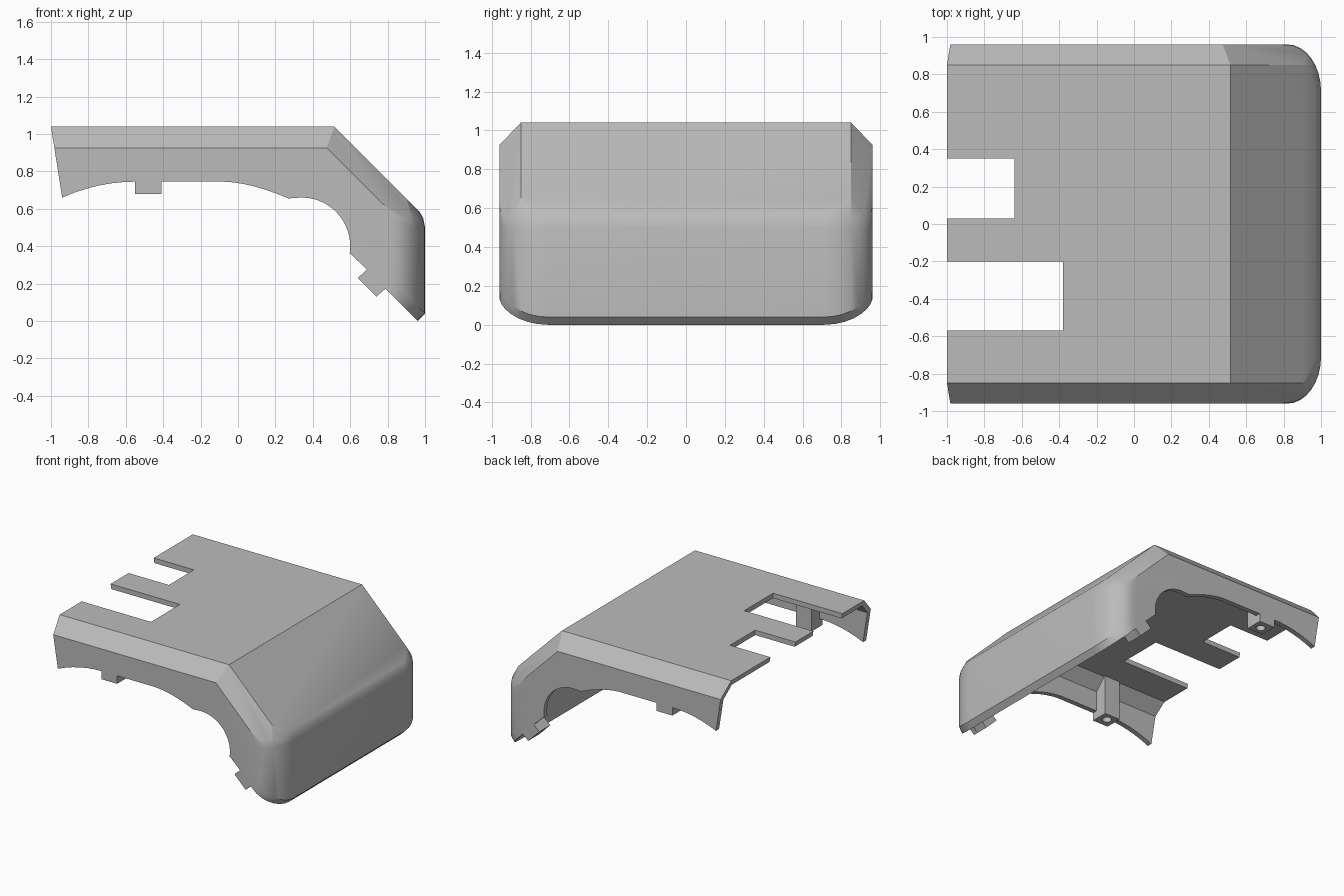
import bpy, bmesh
from math import cos, sin, pi, radians
from mathutils import Vector, Matrix

if "Cube" in bpy.data.objects:
    bpy.data.objects.remove(bpy.data.objects["Cube"])

WALL = 0.04

grey = bpy.data.materials.new("light_grey")
grey.use_nodes = True
COLOR = (0.5, 0.5, 0.5, 1)
grey.diffuse_color = COLOR
grey.node_tree.nodes["Principled BSDF"].inputs["Base Color"].default_value = COLOR


def to_object(name, bm):
    bmesh.ops.recalc_face_normals(bm, faces=bm.faces)
    mesh = bpy.data.meshes.new(name)
    bm.to_mesh(mesh)
    bm.free()
    mesh.materials.append(grey)
    obj = bpy.data.objects.new(name, mesh)
    bpy.context.collection.objects.link(obj)
    return obj


def prism(points, direction):
    """Extrude a closed outline of 3D points."""
    bm = bmesh.new()
    face = bm.faces.new([bm.verts.new(p) for p in points])
    new = bmesh.ops.extrude_face_region(bm, geom=[face])["geom"]
    verts = [g for g in new if isinstance(g, bmesh.types.BMVert)]
    bmesh.ops.translate(bm, vec=direction, verts=verts)
    bmesh.ops.recalc_face_normals(bm, faces=bm.faces)
    return bm


def clip(bm, point, normal, inset=0):
    """Keep the part of a convex solid behind a plane."""
    n = Vector(normal).normalized()
    geom = bm.verts[:] + bm.edges[:] + bm.faces[:]
    bmesh.ops.bisect_plane(bm, geom=geom, dist=1e-5, plane_co=Vector(point) - n * inset,
                           plane_no=n, clear_outer=True)
    rim = [e for e in bm.edges if e.is_boundary]
    if rim:
        bmesh.ops.holes_fill(bm, edges=rim, sides=0)


def hood(name, inset, bottom, outer):
    """Rounded plan, cut by the top, slope, chamfers and nose planes."""
    steps = 8
    rx, ry = 0.18 - inset, 0.25 - inset
    corner = [(0.82 + rx * cos(i * pi / 2 / steps), 0.71 + ry * sin(i * pi / 2 / steps))
              for i in range(steps + 1)]
    plan = [(-1.3, -0.96 + inset)] + [(x, -y) for x, y in reversed(corner)]
    plan += corner + [(-1.3, 0.96 - inset)]
    bm = prism([(x, y, bottom) for x, y in plan], (0, 0, 1.04 - inset - bottom))
    clip(bm, (0.515, 0, 1.04), (1, 0, 1), inset)
    for side in (-1, 1):
        clip(bm, (0, side * 0.85, 1.04), (0, side * 0.115, 0.11), inset)
        clip(bm, (0.515, side * 0.85, 1.04), (0.707, side, 0.707), inset)
    # Soft nose top and slanted lower rim, following the rounded corners
    for a, b in zip(plan[1:-2], plan[2:-1]):
        n = Vector((b[1] - a[1], a[0] - b[0], 0)).normalized()
        mx, my = (a[0] + b[0]) / 2, (a[1] + b[1]) / 2
        clip(bm, (mx, my, 0.5), n + Vector((0, 0, 0.2 * n.x)))
        clip(bm, (mx, my, 0.55), n + Vector((0, 0, 0.55 * n.x)), 0.009 * n.x)
        if outer:
            w = 0.5 * n.x ** 2
            clip(bm, (mx, my, 1.04 - mx), n - Vector((w, 0, w)))
    if outer:
        clip(bm, (-1, 0, 1.04), (-0.38, 0, -0.06))
    return to_object(name, bm)


def box(name, center, size, turn=0):
    bm = bmesh.new()
    bmesh.ops.create_cube(bm, size=1, matrix=Matrix.Translation(center)
                          @ Matrix.Rotation(turn, 4, "Y") @ Matrix.Diagonal((*size, 1)))
    return to_object(name, bm)


def subtract(target, cutter):
    mod = target.modifiers.new("cut", "BOOLEAN")
    mod.operation = "DIFFERENCE"
    mod.solver = "EXACT"
    mod.object = cutter
    bpy.context.view_layer.objects.active = target
    bpy.ops.object.modifier_apply(modifier=mod.name)
    bpy.data.objects.remove(cutter)


cover = hood("cover_shell", 0, -0.3, True)
cavity = hood("cavity_cutter", WALL, -0.4, False)

# Screw posts stay solid inside the cavity
for side in (-1, 1):
    y = side * 0.92
    subtract(cavity, box("post", (-0.48, y, 0.9), (0.14, 0.2, 0.8)))
    subtract(cavity, box("post", (0.867, y, 0.357), (0.14, 0.2, 0.64), radians(45)))
subtract(cover, cavity)

# Lower outline: shallow arch, post end, wheel arch, slanted post end, nose
lower = [(-1.2, 0.55)]
lower += [(-0.55 - 0.39 * t / 6, 0.745 - 0.085 * (t / 6) ** 2) for t in range(6, -1, -1)]
lower += [(-0.55, 0.68), (-0.41, 0.68), (-0.41, 0.745)]
lower += [(-0.08 + 0.35 * t / 6, 0.745 - 0.09 * (t / 6) ** 1.7) for t in range(7)]
lower += [(0.34 + 0.26 * cos(radians(a)), 0.4 + 0.26 * sin(radians(a)))
          for a in range(96, -10, -7)]
lower += [(0.6, 0.36), (0.69, 0.275), (0.64, 0.23), (0.74, 0.13), (0.788, 0.172),
          (0.96, 0), (1.2, -0.24), (1.2, -0.6), (-1.2, -0.6)]
subtract(cover, to_object("arch_cutter", prism([(x, -1.2, z) for x, z in lower], (0, 2.4, 0))))

# Open slots in the top plate
for end, y0, y1 in ((-0.64, 0.03, 0.35), (-0.38, -0.57, -0.2)):
    subtract(cover, box("slot", ((end - 1.2) / 2, (y0 + y1) / 2, 1.02), (end + 1.2, y1 - y0, 0.2)))

# Screw holes in the post ends
for side in (-1, 1):
    for x, z, turn in ((-0.48, 0.68, 0), (0.69, 0.18, radians(45))):
        bm = bmesh.new()
        bmesh.ops.create_cone(bm, cap_ends=True, segments=20, radius1=0.035, radius2=0.035,
                              depth=0.24, matrix=Matrix.Translation((x, side * 0.885, z))
                              @ Matrix.Rotation(turn, 4, "Y"))
        subtract(cover, to_object("screw_hole", bm))

bpy.ops.object.select_all(action="DESELECT")
cover.select_set(True)
bpy.context.view_layer.objects.active = cover
bpy.ops.object.shade_smooth_by_angle(angle=radians(28))
